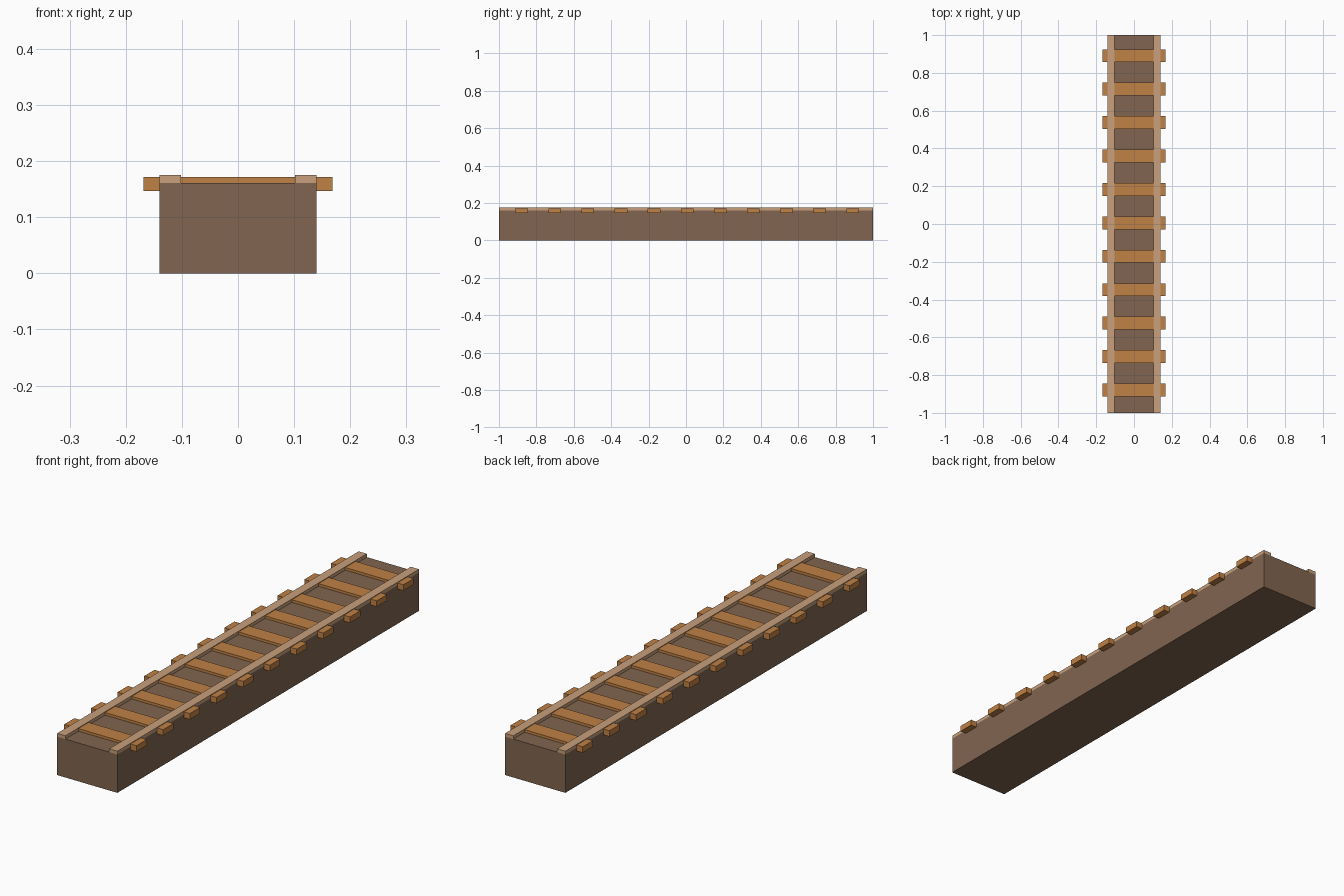
import bpy

if "Cube" in bpy.data.objects:
    bpy.data.objects.remove(bpy.data.objects["Cube"])


def material(name, color):
    m = bpy.data.materials.new(name)
    m.diffuse_color = (*color, 1)
    m.use_nodes = True
    m.node_tree.nodes["Principled BSDF"].inputs["Base Color"].default_value = m.diffuse_color
    return m


def box(name, x, y, z, mat):
    """Box from (min, max) ranges on each axis."""
    bpy.ops.mesh.primitive_cube_add(size=1, location=[(a + b) / 2 for a, b in (x, y, z)])
    ob = bpy.context.object
    ob.name = name
    ob.scale = [b - a for a, b in (x, y, z)]
    bpy.ops.object.transform_apply(location=False, rotation=False, scale=True)
    ob.data.materials.append(mat)
    return ob


earth = material("earth_brown", (0.22, 0.13, 0.08))
wood = material("sleeper_wood", (0.53, 0.22, 0.06))
pale = material("rail_wood", (0.58, 0.35, 0.20))

# Solid bed under the track
box("track_bed", (-0.14, 0.14), (-1, 1), (0, 0.161), earth)

# Two rails, flush with the sides of the bed
box("rail_left", (-0.14, -0.102), (-1, 1), (0.161, 0.175), pale)
box("rail_right", (0.102, 0.14), (-1, 1), (0.161, 0.175), pale)

# Evenly spaced sleepers poking out past the bed
for i in range(11):
    y = 0.006 + (i - 5) * 0.177
    box(f"sleeper_{i + 1}", (-0.168, 0.168), (y - 0.034, y + 0.034), (0.147, 0.172), wood)
